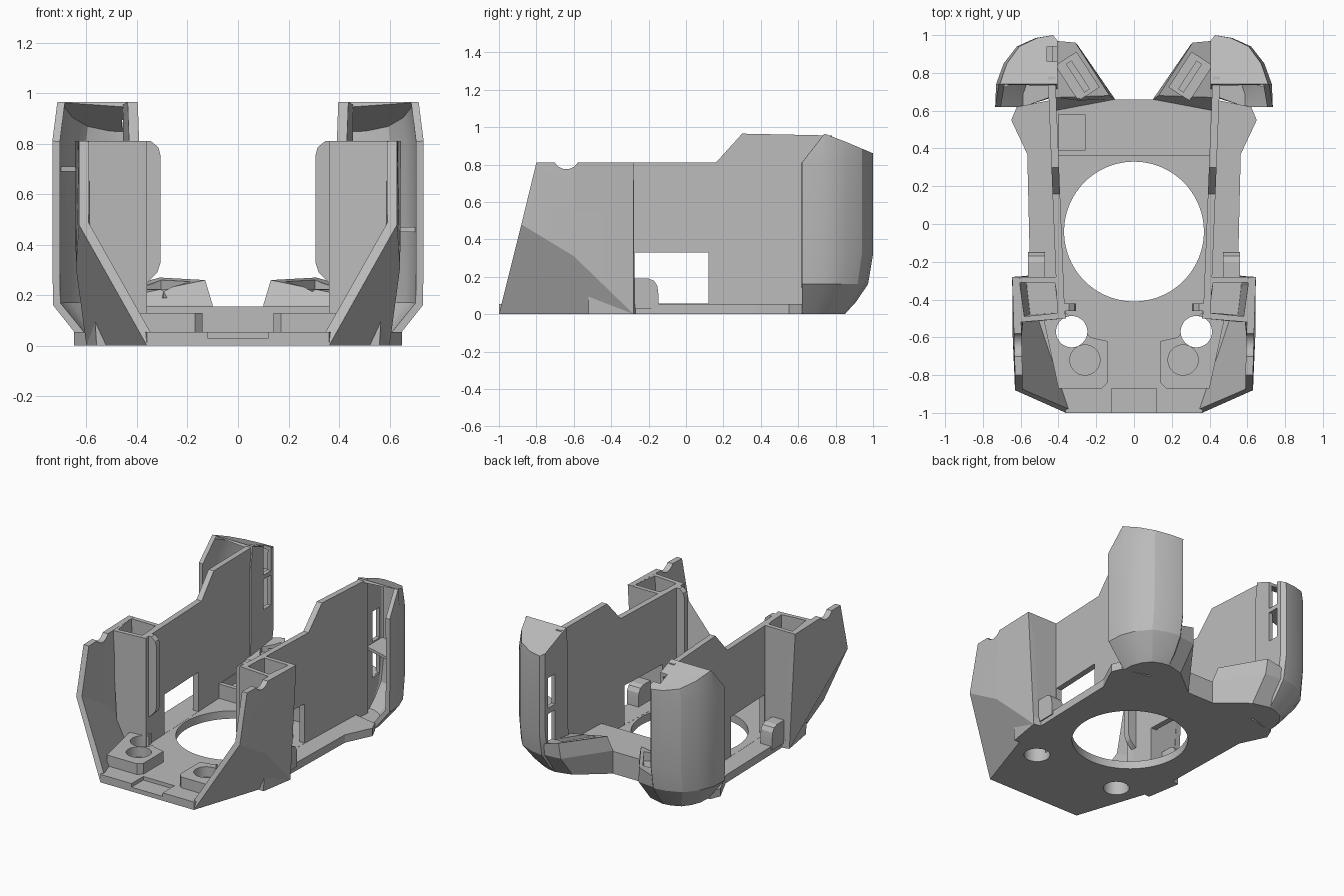
import bpy, bmesh, math
from mathutils import Matrix

cube = bpy.data.objects.get("Cube")
if cube:
    bpy.data.objects.remove(cube)

grey = bpy.data.materials.new("light_grey_plastic")
grey.use_nodes = True
COLOR = (0.5, 0.5, 0.5, 1)
grey.diffuse_color = COLOR
grey.node_tree.nodes["Principled BSDF"].inputs["Base Color"].default_value = COLOR


def add(name, verts, faces, recalc=True):
    mesh = bpy.data.meshes.new(name)
    mesh.from_pydata(verts, [], faces)
    if recalc:
        bm = bmesh.new()
        bm.from_mesh(mesh)
        bmesh.ops.recalc_face_normals(bm, faces=bm.faces)
        bm.to_mesh(mesh)
        bm.free()
    mesh.materials.append(grey)
    obj = bpy.data.objects.new(name, mesh)
    bpy.context.collection.objects.link(obj)
    return obj


def loft(name, rings, closed=True, recalc=True):
    """Skin equal rings of points and cap both ends."""
    n = len(rings[0])
    faces = []
    for k in range(len(rings) - 1):
        for i in range(n if closed else n - 1):
            j = (i + 1) % n
            faces.append((k * n + i, k * n + j, k * n + n + j, k * n + n + i))
    last = (len(rings) - 1) * n
    faces.append(tuple(reversed(range(n))))
    faces.append(tuple(range(last, last + n)))
    return add(name, [p for r in rings for p in r], faces, recalc)


def flat(pts, z):
    return [(x, y, z) for x, y in pts]


def prism(name, pts, z0, z1):
    return loft(name, [flat(pts, z0), flat(pts, z1)])


def box(x0, x1, y0, y1, z0, z1):
    return prism("cutter", [(x0, y0), (x1, y0), (x1, y1), (x0, y1)], z0, z1)


def cylinder(x, y, r, z0, z1, n=48):
    ring = [(x + r * math.cos(2 * math.pi * i / n), y + r * math.sin(2 * math.pi * i / n))
            for i in range(n)]
    return prism("cutter", ring, z0, z1)


def bake(obj, cutters=(), mirror=True, thickness=0):
    """Apply thickness, cuts, then mirror; discard the cutters."""
    if thickness:
        m = obj.modifiers.new("thickness", "SOLIDIFY")
        m.thickness, m.offset = thickness, -1
    for c in cutters:
        c.hide_render = True
        m = obj.modifiers.new("cut", "BOOLEAN")
        m.operation, m.solver, m.object = "DIFFERENCE", "EXACT", c
    if mirror:
        m = obj.modifiers.new("mirror", "MIRROR")
        m.use_mirror_merge = False
    bpy.context.view_layer.update()
    deps = bpy.context.evaluated_depsgraph_get()
    mesh = bpy.data.meshes.new_from_object(obj.evaluated_get(deps))
    obj.modifiers.clear()
    obj.data = mesh
    for c in cutters:
        bpy.data.objects.remove(c)
    return obj


# Floor plate with the large round opening and two through holes
half = [(0.36, -1), (0.60, -0.28), (0.55, -0.27), (0.565, 0.37), (0.65, 0.55),
        (0.62, 0.62), (0.42, 0.66), (0.1, 0.66)]
outline = half + [(-x, y) for x, y in reversed(half)]
bake(prism("floor", outline, 0, 0.055),
     [cylinder(0, -0.04, 0.37, -1, 1, 96), box(-0.12, 0.12, -1.1, -0.87, 0.03, 1)]
     + [cylinder(s * 0.33, -0.57, 0.083, -1, 1) for s in (1, -1)], mirror=False)

# Raised bar across the back with a pocket on one side
bake(prism("back_bar", [(-0.43, 0.36), (0.43, 0.36), (0.43, 0.66), (-0.43, 0.66)], 0.01, 0.155),
     [box(-0.40, -0.26, 0.39, 0.58, 0.09, 1)], mirror=False)

# Front mounting blocks, each with one through hole and one blind hole
block = [(0.17, -0.87), (0.40, -0.87), (0.48, -0.5), (0.36, -0.44), (0.36, -0.47),
         (0.23, -0.6), (0.14, -0.62), (0.14, -0.84)]
bake(prism("front_block", block, 0.02, 0.13),
     [cylinder(0.33, -0.57, 0.083, -1, 1), cylinder(0.26, -0.72, 0.08, 0.06, 1)])

# Long side walls, slightly splayed, with a rectangular window
profile = [(-0.5, 0.02), (-0.5, 0.81), (0.16, 0.81), (0.30, 0.965), (0.78, 0.955), (0.78, 0.02)]


def wall_side(offset):
    return [(0.365 + offset + 0.04 * (y + 0.5), y, z) for y, z in profile]


bake(loft("side_wall", [wall_side(0), wall_side(0.04)]),
     [box(0.2, 0.7, -0.275, 0.12, 0.056, 0.33)])

# Hollow columns behind the front cheeks
low = [(0.36, -0.5), (0.56, -0.52), (0.60, -0.28), (0.39, -0.28)]
top = [(0.36, -0.5), (0.605, -0.52), (0.642, -0.28), (0.40, -0.28)]
pocket_plan = [(0.39, -0.47), (0.585, -0.49), (0.61, -0.31), (0.42, -0.31)]
pocket_base = [(0.40, -0.47), (0.55, -0.48), (0.57, -0.31), (0.42, -0.31)]
bake(loft("column", [flat(low, 0.0), flat(top, 0.81)]),
     [loft("cutter", [flat(pocket_base, 0.15), flat(pocket_plan, 0.9)])])

# Thin flange on the inner edge of each column
flange = [(0.38, 0.24), (0.36, 0.25), (0.32, 0.29), (0.306, 0.33), (0.306, 0.75),
          (0.315, 0.785), (0.345, 0.81), (0.38, 0.81)]
bake(loft("column_flange", [[(x, y, z) for x, z in flange] for y in (-0.46, -0.42)]))

# Faceted front cheeks with a rounded notch in the top edge
cheek = [(0.36, -1, 0), (0.63, -0.88, 0.48), (0.63, -0.80, 0.81), (0.635, -0.60, 0.81),
         (0.642, -0.60, 0.31), (0.60, -0.28, 0), (0.645, -0.28, 0.81)]
notch = cylinder(0, 0, 0.07, -1, 1)
notch.data.transform(Matrix.Translation((0, -0.64, 0.845)) @ Matrix.Rotation(math.pi / 2, 4, "Y"))
bake(add("front_cheek", cheek,
         [(0, 4, 1), (1, 4, 3, 2), (4, 5, 6, 3), (0, 5, 4)], recalc=False),
     [notch], thickness=0.04)

# Rounded tabs on the side ledges
tab = [(-0.285, 0.03), (-0.285, 0.19), (-0.2, 0.19), (-0.17, 0.178), (-0.153, 0.15),
       (-0.148, 0.11), (-0.148, 0.03)]
bake(loft("ledge_tab", [[(x, y, z) for y, z in tab] for x in (0.47, 0.56)]))

# Hollow rear fins, open at the front, tapering at the bottom
fin_plan = [(0.735, 0.62), (0.73, 0.74), (0.69, 0.85), (0.62, 0.94), (0.52, 0.985),
            (0.43, 1.0), (0.405, 0.97), (0.405, 0.72)]


def fin_ring(z, sx=1, sy=1):
    return [(0.405 + (x - 0.405) * sx, 0.62 + (y - 0.62) * sy, z) for x, y in fin_plan]


fin_top = [(0.405 + (x - 0.405) * 0.94, max(y, 0.74), 0.965 - 0.42 * max(0, y - 0.75))
           for x, y in fin_plan]
for name, s, slots in (("left_rear_fin", 1, (0.23, 0.48)), ("right_rear_fin", -1, (0.48, 0.72))):
    fin = loft(name, [fin_ring(0, 0.6, 0.6), fin_ring(0.06, 0.75, 0.75), fin_ring(0.16, 0.99, 0.93),
                      fin_ring(0.32), fin_ring(0.81), fin_top], closed=False, recalc=False)
    bake(fin, [box(0.38, 0.46, 0.86, 0.94, z, z + 0.21) for z in slots],
         mirror=False, thickness=0.03)
    if s < 0:
        fin.data.transform(Matrix.Scale(-1, 4, (1, 0, 0)))
        fin.data.flip_normals()
    # Divider rib between the two slots
    z = slots[1] - 0.03
    rib = prism(name + "_rib", [(s * x, y) for x, y in
                [(0.43, 0.80), (0.70, 0.72), (0.67, 0.85), (0.60, 0.93), (0.43, 0.97)]],
                z, z + 0.02)

# Angled rear wings joining the bar to the fins, with a recessed panel
plan = [(0.1, 0.66), (0.30, 0.82), (0.42, 0.85), (0.42, 0.6)]
mid = [(0.1, 0.66), (0.30, 0.95), (0.42, 0.96), (0.42, 0.6)]
crest = [(0.13, 0.68, 0.26), (0.31, 0.96, 0.27), (0.42, 0.97, 0.24), (0.42, 0.67, 0.2)]
panel = box(-0.065, 0.065, -0.12, 0.10, 0.19, 0.5)
panel.data.transform(Matrix.Translation((0.305, 0.79, 0)) @ Matrix.Rotation(math.radians(-33), 4, "Z"))
bake(loft("rear_wing", [flat(plan, 0), flat(mid, 0.16), crest]), [panel])

# Small clip inside each wing panel
clip = prism("wing_clip", [(-0.015, -0.1), (0.02, -0.1), (0.02, 0.08), (-0.015, 0.08)], 0.18, 0.225)
clip.data.transform(Matrix.Translation((0.30, 0.79, 0)) @ Matrix.Rotation(math.radians(-33), 4, "Z"))
bake(clip)

# Smooth the round openings while keeping crisp edges
bpy.ops.object.select_all(action="DESELECT")
for obj in bpy.context.collection.objects:
    if obj.type == "MESH" and grey.name in obj.data.materials:
        obj.select_set(True)
        bpy.context.view_layer.objects.active = obj
bpy.ops.object.shade_smooth_by_angle(angle=math.radians(20))
